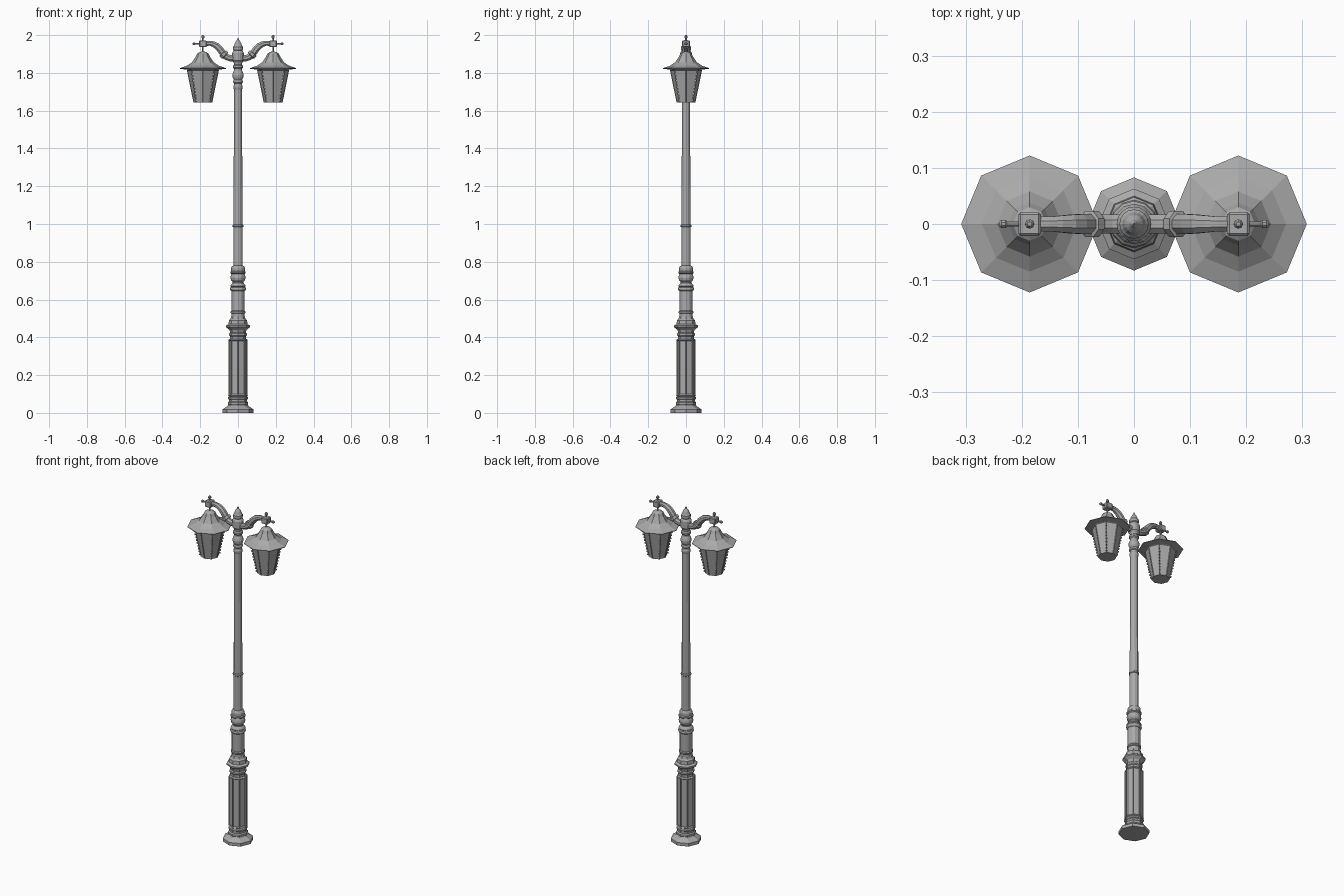
import bpy, bmesh, math
from mathutils import Vector

metal = bpy.data.materials.new("grey metal")
metal.diffuse_color = (0.4, 0.4, 0.4, 1)


def finish(name, bm):
    bmesh.ops.recalc_face_normals(bm, faces=bm.faces[:])
    me = bpy.data.meshes.new(name)
    bm.to_mesh(me)
    bm.free()
    me.materials.append(metal)
    ob = bpy.data.objects.new(name, me)
    bpy.context.collection.objects.link(ob)
    return ob


def skin(bm, rings):
    """Join rings of vertices with quads and cap both ends."""
    n = len(rings[0])
    for a, b in zip(rings, rings[1:]):
        for i in range(n):
            j = (i + 1) % n
            bm.faces.new((a[i], a[j], b[j], b[i]))
    bm.faces.new(rings[0])
    bm.faces.new(rings[-1])


def lathe(name, profile, n, x=0.0, panel=None):
    """Turn (radius, z) points about a vertical axis at x."""
    bm = bmesh.new()
    skin(bm, [[bm.verts.new((x + r * math.cos(math.tau * i / n),
                             r * math.sin(math.tau * i / n), z))
               for i in range(n)] for r, z in profile])
    if panel:   # recessed panels on the tall side faces
        bmesh.ops.recalc_face_normals(bm, faces=bm.faces[:])
        tall = [f for f in bm.faces if abs(f.normal.z) < 0.5
                and max(v.co.z for v in f.verts) - min(v.co.z for v in f.verts) > 0.1]
        bmesh.ops.inset_individual(bm, faces=tall, thickness=panel[0], depth=-panel[1])
    return finish(name, bm)


def tube(name, path, n, s):
    """Sweep a circle along (x, z, radius) points in the XZ plane."""
    bm = bmesh.new()
    rings = []
    for k, (x, z, r) in enumerate(path):
        a, b = path[max(k - 1, 0)], path[min(k + 1, len(path) - 1)]
        t = Vector((b[0] - a[0], 0, b[1] - a[1])).normalized()
        side = Vector((-t.z, 0, t.x))
        ring = []
        for i in range(n):
            w = math.tau * (i + 0.5) / n
            p = Vector((x, 0, z)) + r * (math.cos(w) * side + math.sin(w) * Vector((0, 1, 0)))
            ring.append(bm.verts.new((s * p.x, p.y, p.z)))
        rings.append(ring)
    skin(bm, rings)
    return finish(name, bm)


# base plinth and panelled pedestal
lathe("base_plinth", [(.083, 0), (.083, .018), (.065, .03), (.056, .036), (.05, .045)], 8)
lathe("base_rings", [(.05, .04), (.054, .046), (.054, .054), (.048, .06), (.048, .07),
                     (.053, .074), (.053, .082), (.048, .088), (.053, .092), (.05, .098)], 8)
lathe("pedestal", [(.051, .095), (.051, .385), (.045, .392)], 8, panel=(.006, .004))
lathe("pedestal_cap", [(.042, .385), (.042, .405), (.047, .41), (.047, .42), (.041, .425),
                       (.046, .44), (.056, .448), (.063, .454), (.063, .462), (.05, .47),
                       (.048, .49), (.04, .497), (.036, .51)], 8)

# lower column with mouldings
lathe("lower_column", [(.035, .50), (.035, .525), (.039, .529), (.039, .536), (.035, .541),
                       (.035, .645), (.041, .65), (.043, .656), (.041, .663), (.036, .667),
                       (.041, .672), (.036, .68), (.029, .688), (.029, .694), (.037, .703),
                       (.04, .715), (.038, .728), (.034, .735), (.041, .74), (.041, .747),
                       (.036, .752), (.036, .768), (.032, .776), (.025, .78)], 12)

# shaft and joint ring
lathe("lower_shaft", [(.025, .775), (.025, .985)], 12)
lathe("joint_ring", [(.025, .983), (.0285, .986), (.0285, .994), (.023, .998)], 12)
lathe("upper_shaft", [(.0235, .99), (.0215, 1.73)], 12)

# capital, hub and pointed finial
lathe("capital", [(.021, 1.71), (.025, 1.722), (.025, 1.73), (.022, 1.735), (.022, 1.745),
                  (.026, 1.749), (.026, 1.757), (.022, 1.763), (.028, 1.775), (.03, 1.79),
                  (.026, 1.803), (.021, 1.813), (.021, 1.822), (.027, 1.828), (.027, 1.838),
                  (.021, 1.844), (.023, 1.855), (.031, 1.865), (.031, 1.905), (.025, 1.915),
                  (.02, 1.92)], 16)
lathe("finial", [(.02, 1.915), (.026, 1.922), (.026, 1.938), (.021, 1.944), (.016, 1.96),
                 (.007, 1.972), (.006, 1.976), (.001, 1.986)], 16)

LX = 0.186
for s, label in ((-1, "left"), (1, "right")):
    x = s * LX
    # curved arm with collar
    tube(label + "_arm", [(.01, 1.878, .018), (.04, 1.877, .018), (.058, 1.883, .018),
                          (.067, 1.89, .019), (.069, 1.892, .025), (.08, 1.903, .025),
                          (.082, 1.906, .019), (.097, 1.927, .019), (.113, 1.943, .018),
                          (.132, 1.953, .016), (.15, 1.957, .014), (.175, 1.955, .014)], 8, s)
    # end block with side knob
    bm = bmesh.new()
    bmesh.ops.create_cube(bm, size=1)
    for v in bm.verts:
        v.co = (x + v.co.x * .04, v.co.y * .042, 1.954 + v.co.z * .036)
    bmesh.ops.bevel(bm, geom=bm.edges[:], offset=.004, segments=1, affect='EDGES')
    finish(label + "_end_block", bm)
    tube(label + "_side_knob", [(.2, 1.954, .005), (.226, 1.954, .005), (.229, 1.954, .008),
                                (.236, 1.954, .008), (.241, 1.954, .003)], 8, s)
    # hanging rod with top knob
    lathe(label + "_hanging_rod", [(.004, 1.9), (.004, 1.982), (.0085, 1.986),
                                   (.0085, 1.993), (.004, 2.0)], 8, x)
    # octagonal hood
    lathe(label + "_hood", [(.07, 1.815), (.122, 1.822), (.122, 1.825), (.085, 1.838),
                            (.058, 1.856), (.038, 1.885), (.03, 1.902), (.018, 1.91),
                            (.006, 1.913)], 8, x)
    # tapered lantern body
    lathe(label + "_lantern_body", [(.05, 1.643), (.085, 1.815)], 8, x, panel=(.004, .002))
    # rows of studs along the diagonal edges
    bm = bmesh.new()
    for k in range(4):
        a = math.pi / 4 + k * math.pi / 2
        for i in range(9):
            t = (i + .7) / 10
            r = .05 + .035 * t
            new = bmesh.ops.create_cube(bm, size=.0075)["verts"]
            bmesh.ops.translate(bm, verts=new, vec=(x + r * math.cos(a), r * math.sin(a),
                                                    1.643 + .172 * t))
    finish(label + "_lantern_studs", bm)
